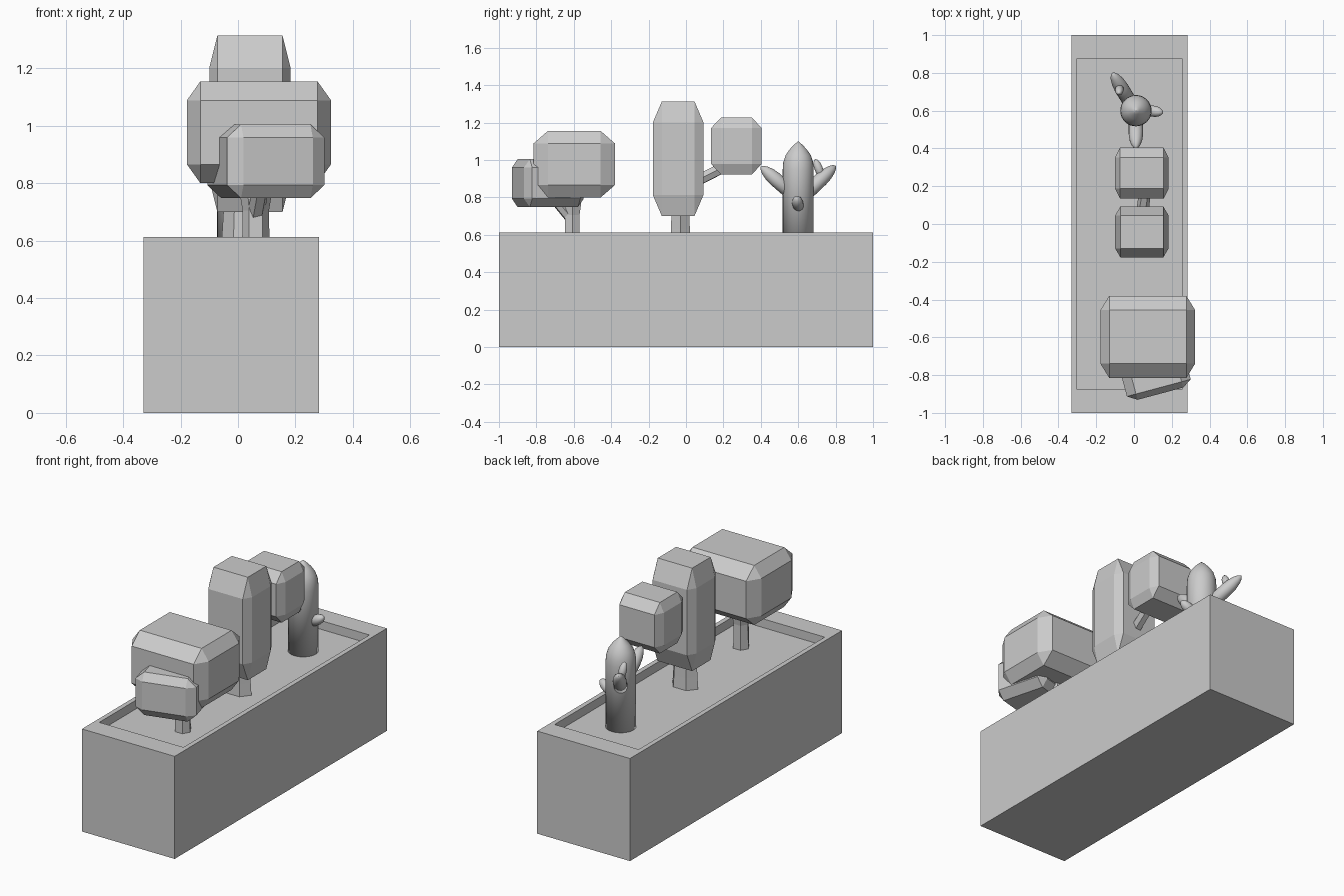
import bpy, bmesh, math
from mathutils import Vector, Matrix

if "Cube" in bpy.data.objects:
    bpy.data.objects.remove(bpy.data.objects["Cube"])


def finish(name, bm, smooth=False):
    bmesh.ops.recalc_face_normals(bm, faces=bm.faces)
    me = bpy.data.meshes.new(name)
    bm.to_mesh(me)
    bm.free()
    ob = bpy.data.objects.new(name, me)
    bpy.context.collection.objects.link(ob)
    for p in me.polygons:
        p.use_smooth = smooth
    return ob


def foliage(name, lo, hi, cut, turn=0):
    """Box with every edge chamfered by a different amount per axis."""
    lo, hi = Vector(lo), Vector(hi)
    half, mid, cut = (hi - lo) / 2, (hi + lo) / 2, Vector(cut)
    bm = bmesh.new()
    for axis in range(3):
        for sx in (-1, 1):
            for sy in (-1, 1):
                for sz in (-1, 1):
                    s = (sx, sy, sz)
                    bm.verts.new([s[i] * (half[i] - (0 if i == axis else cut[i]))
                                  for i in range(3)])
    bmesh.ops.convex_hull(bm, input=bm.verts)
    bmesh.ops.dissolve_limit(bm, angle_limit=0.01, verts=bm.verts, edges=bm.edges)
    ob = finish(name, bm)
    ob.location = mid
    ob.rotation_euler.z = math.radians(turn)
    return ob


def limb(name, a, b, profile, sides, smooth=False, flat=1.0):
    """Lathe of (position along a-b, radius) pairs; flat squashes the local y."""
    a, b = Vector(a), Vector(b)
    d = b - a
    rot = d.to_track_quat('Z', 'Y').to_matrix() if d.xy.length > 1e-4 else Matrix.Identity(3)
    bm = bmesh.new()
    rings = []
    for t, r in profile:
        ring = []
        for i in range(sides):
            w = 2 * math.pi * i / sides
            p = Vector((r * math.cos(w), r * math.sin(w) * flat, t * d.length))
            ring.append(bm.verts.new(a + rot @ p))
        rings.append(ring)
    for r0, r1 in zip(rings, rings[1:]):
        for i in range(sides):
            j = (i + 1) % sides
            bm.faces.new((r0[i], r0[j], r1[j], r1[i]))
    bm.faces.new(rings[0])
    bm.faces.new(rings[-1])
    return finish(name, bm, smooth)


# planter box with a sunken soil bed
SOIL = 0.56
bm = bmesh.new()
bmesh.ops.create_cube(bm, size=1, matrix=Matrix.Translation((-0.024, 0, 0.306))
                      @ Matrix.Diagonal((0.612, 2, 0.612, 1)))
top = max(bm.faces, key=lambda f: f.calc_center_median().z)
bmesh.ops.inset_region(bm, faces=[top], thickness=0.04)
for v in top.verts:
    v.co.y = math.copysign(0.877, v.co.y)
bed = bmesh.ops.extrude_discrete_faces(bm, faces=[top])['faces'][0]
for v in bed.verts:
    v.co.z = SOIL
finish("planter_box", bm)

# wide tree at the front
foliage("wide_tree_crown", (-0.178, -0.815, 0.80), (0.324, -0.38, 1.155), (0.047, 0.076, 0.066))
foliage("wide_tree_side_crown", (-0.078, -0.904, 0.748), (0.272, -0.574, 1.005),
        (0.05, 0.032, 0.045), 15)
limb("wide_tree_trunk", (0.062, -0.608, SOIL), (0.062, -0.608, 0.85),
     [(0, 0.048), (0.5, 0.046), (1, 0.07)], 6, flat=0.97)
limb("wide_tree_branch", (0.06, -0.61, 0.68), (0.08, -0.70, 0.79), [(0, 0.03), (1, 0.03)], 6)

# tall tree in the middle
foliage("tall_tree_crown", (-0.10, -0.177, 0.70), (0.183, 0.093, 1.314), (0.028, 0.048, 0.112))
foliage("tall_tree_side_crown", (-0.10, 0.135, 0.923), (0.183, 0.404, 1.227),
        (0.026, 0.052, 0.055))
limb("tall_tree_trunk", (0.025, -0.03, SOIL), (0.025, -0.03, 0.80),
     [(0, 0.085), (0.3, 0.08), (1, 0.07)], 6, flat=0.73)
limb("tall_tree_branch", (0.035, 0.0, 0.86), (0.07, 0.25, 0.985), [(0, 0.034), (1, 0.03)], 6)

# cactus
limb("cactus_body", (0.01, 0.6, SOIL), (0.01, 0.6, 1.10),
     [(0, 0.083), (0.72, 0.083), (0.79, 0.08), (0.86, 0.068), (0.92, 0.046),
      (0.97, 0.02), (1, 0.001)], 32, True)
ARM = [(0, 1), (0.6, 1), (0.75, 0.9), (0.88, 0.65), (0.96, 0.35), (1, 0.02)]
arms = {
    "front_arm": ((0.01, 0.59, 0.80), (0.01, 0.40, 0.965), 0.038),
    "back_arm": ((0.0, 0.61, 0.79), (-0.115, 0.80, 0.97), 0.038),
    "back_arm_bud": ((-0.075, 0.73, 0.90), (-0.08, 0.69, 1.005), 0.022),
    "side_arm": ((0.05, 0.605, 0.735), (0.152, 0.59, 0.80), 0.029),
}
for name, (a, b, r) in arms.items():
    limb("cactus_" + name, a, b, [(t, k * r) for t, k in ARM], 20, True)
